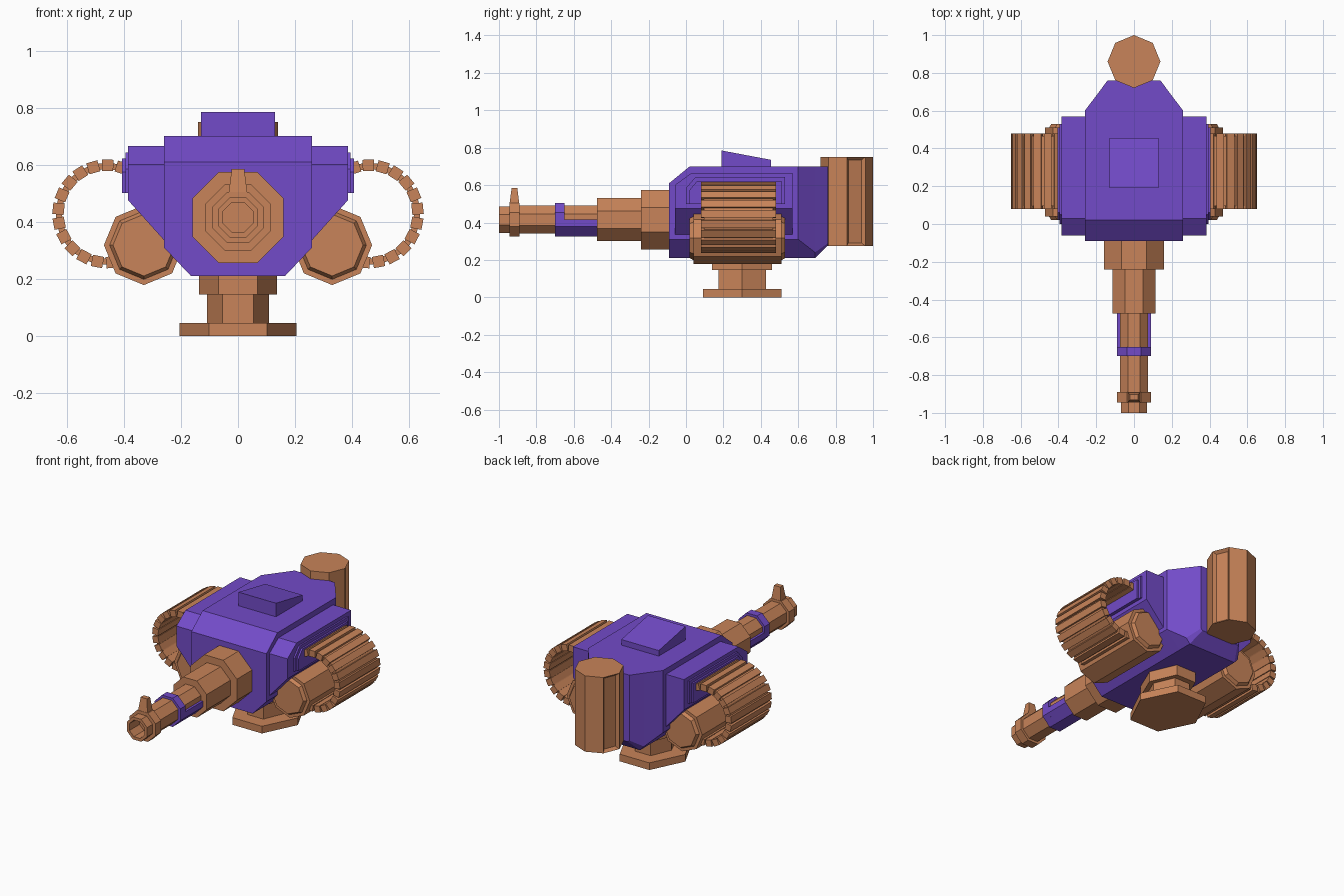
import bpy, bmesh, math
from mathutils import Vector, Matrix

if "Cube" in bpy.data.objects:
    bpy.data.objects.remove(bpy.data.objects["Cube"])


def material(name, rgb):
    m = bpy.data.materials.new(name)
    m.diffuse_color = (*rgb, 1)
    m.use_nodes = True
    m.node_tree.nodes["Principled BSDF"].inputs["Base Color"].default_value = m.diffuse_color
    return m


COPPER = material("copper", (0.58, 0.23, 0.10))
PURPLE = material("purple", (0.17, 0.07, 0.58))


def finish(name, bm, mat):
    bmesh.ops.recalc_face_normals(bm, faces=bm.faces)
    me = bpy.data.meshes.new(name)
    bm.to_mesh(me)
    bm.free()
    me.materials.append(mat)
    ob = bpy.data.objects.new(name, me)
    bpy.context.collection.objects.link(ob)
    return ob


def loft_bm(rings, bm=None):
    """Skin a list of equal-length point rings and cap both ends."""
    bm = bm or bmesh.new()
    vs = [[bm.verts.new(p) for p in r] for r in rings]
    n = len(vs[0])
    for a, b in zip(vs, vs[1:]):
        for i in range(n):
            j = (i + 1) % n
            bm.faces.new((a[i], a[j], b[j], b[i]))
    bm.faces.new(vs[0])
    bm.faces.new(vs[-1])
    return bm


def loft(name, rings, mat):
    return finish(name, loft_bm(rings), mat)


def ngon(n, r, turn=0.0):
    return [(r * math.cos(turn + 2 * math.pi * i / n),
             r * math.sin(turn + 2 * math.pi * i / n)) for i in range(n)]


def along_y(profile, y, cx=0.0, cz=0.0):
    return [(cx + a, y, cz + b) for a, b in profile]


def flat_oct(apothem):
    return ngon(8, apothem / math.cos(math.pi / 8), math.pi / 8)


# Central hull: (y, half width, top, shoulder z, bottom half width, bottom z)
hull = [(-0.09, 0.26, 0.61, 0.31, 0.165, 0.21), (0.02, 0.26, 0.70, 0.31, 0.165, 0.21),
        (0.60, 0.26, 0.70, 0.31, 0.165, 0.21), (0.69, 0.192, 0.70, 0.24, 0.165, 0.21),
        (0.76, 0.14, 0.70, 0.29, 0.13, 0.28)]
loft("hull", [[(-w, y, t), (w, y, t), (w, y, s), (b, y, z), (-b, y, z), (-w, y, s)]
              for y, w, t, s, b, z in hull], PURPLE)

# Sloped hatch on the roof
loft("roof_hatch", [[(x, 0.19, 0.69), (x, 0.19, 0.785), (x, 0.455, 0.735), (x, 0.455, 0.69)]
                    for x in (-0.13, 0.13)], PURPLE)

# Pedestal: stretched hexagons (z, x radius, y half depth)
ped = [(0, 0.205, 0.21), (0.045, 0.205, 0.21), (0.045, 0.108, 0.127), (0.145, 0.108, 0.127),
       (0.145, 0.137, 0.16), (0.22, 0.137, 0.16)]
loft("pedestal", [[(a * rx, 0.30 + b * ry / math.sin(math.pi / 3), z) for a, b in ngon(6, 1)]
                  for z, rx, ry in ped], COPPER)

# Stepped octagonal gun barrel with an open bore
BZ = 0.415
barrel = [(-0.05, 0.16), (-0.24, 0.16), (-0.24, 0.115), (-0.475, 0.115), (-0.475, 0.075),
          (-0.89, 0.075), (-0.89, 0.09), (-0.945, 0.09), (-0.945, 0.07), (-1.0, 0.07),
          (-1.0, 0.052), (-0.90, 0.052)]
loft("gun_barrel", [along_y(flat_oct(a), y, 0, BZ) for y, a in barrel], COPPER)

# Front sight
loft("front_sight", [[(-w, a, z), (w, a, z), (w, b, z), (-w, b, z)]
                     for z, w, a, b in ((0.49, 0.034, -0.945, -0.89),
                                        (0.585, 0.022, -0.932, -0.902))], COPPER)

# Barrel guard: lower half shell and full ring
half = [(-0.09, 0), (-0.09, -0.037), (-0.037, -0.09), (0.037, -0.09), (0.09, -0.037), (0.09, 0)]
loft("barrel_guard", [along_y(half, y, 0, BZ) for y in (-0.475, -0.66)], PURPLE)
loft("guard_ring", [along_y(flat_oct(0.09), y, 0, BZ) for y in (-0.65, -0.70)], PURPLE)

# Rear canister with a recessed slot on each flank
bm = loft_bm([[(a, 0.86 + b, z) for a, b in ngon(8, 0.14)] for z in (0.275, 0.75)])
bmesh.ops.recalc_face_normals(bm, faces=bm.faces)
bm.normal_update()
for s in (-1, 1):
    d = Vector((s * math.cos(math.pi / 8), math.sin(math.pi / 8), 0))
    face = [f for f in bm.faces if f.normal.dot(d) > 0.99]
    bmesh.ops.inset_region(bm, faces=face, thickness=0.022)
    bmesh.ops.translate(bm, vec=-0.018 * d, verts=face[0].verts)
finish("rear_canister", bm, COPPER)

for s, side in ((-1, "left"), (1, "right")):
    # Side pod with sloped underside and chamfered front
    pod = [(-0.06, 0.60), (0.03, 0.665), (0.57, 0.665)]
    loft(side + "_pod", [[(s * 0.25, y, t), (s * 0.385, y, t), (s * 0.385, y, 0.475),
                          (s * 0.25, y, 0.325)] for y, t in pod], PURPLE)

    # Two-step feed plate on the pod
    def plate(x, g):
        return [(s * x, 0.0 + g, 0.50), (s * x, 0.0 + g, 0.585 - g / 2), (s * x, 0.05 + g / 2, 0.642 - g),
                (s * x, 0.53 - g, 0.642 - g), (s * x, 0.53 - g, 0.50)]
    loft(side + "_feed_plate", [plate(0.37, 0), plate(0.395, 0), plate(0.395, 0.02),
                                plate(0.406, 0.02)], PURPLE)

    # Ammunition drum with tapered end caps
    drum = [(0.02, 0.108), (0.04, 0.12), (0.04, 0.14), (0.51, 0.14), (0.51, 0.12), (0.53, 0.108)]
    loft(side + "_drum", [along_y(ngon(8, r), y, s * 0.33, 0.318) for y, r in drum], COPPER)

    # Curved feed belt: thin core strip plus wide slats around an arc
    cx, cz = 0.46, 0.4275
    bm = bmesh.new()
    angles = [math.radians(108 - 17 * i) for i in range(13)]
    core = [[(s * (cx + r * math.cos(a)), y, cz + r * math.sin(a))
             for r, y in ((0.158, 0.095), (0.18, 0.095), (0.18, 0.465), (0.158, 0.465))]
            for a in angles]
    loft_bm(core, bm)
    for a in angles:
        pos = Matrix.Translation((s * (cx + 0.17 * math.cos(a)), 0.28, cz + 0.17 * math.sin(a)))
        rot = Matrix.Rotation(-a if s > 0 else a - math.pi, 4, 'Y')
        bmesh.ops.create_cube(bm, size=1, matrix=pos @ rot @ Matrix.Diagonal((0.04, 0.40, 0.040, 1)))
    finish(side + "_feed_belt", bm, COPPER)
